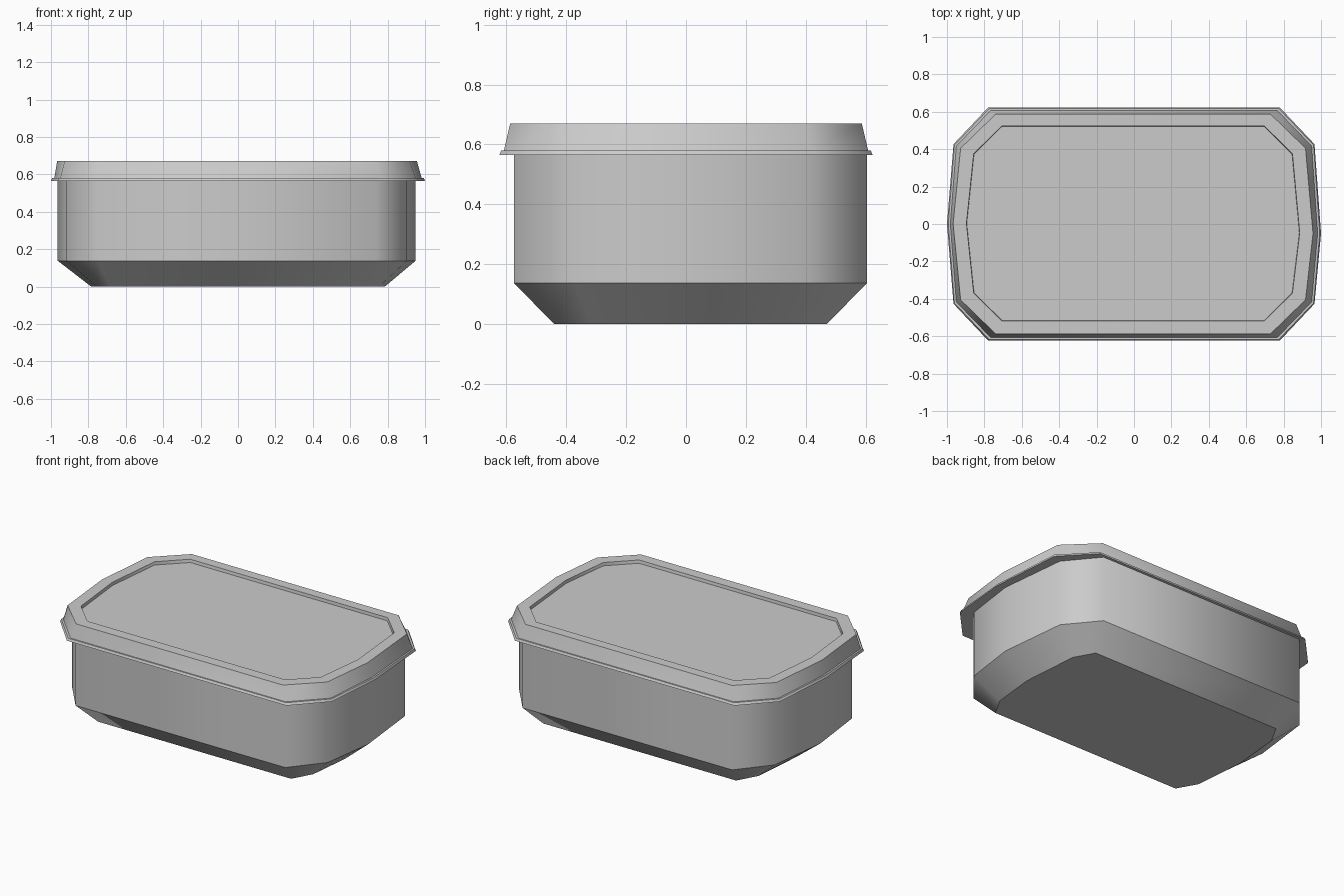
import bpy
import bmesh

if "Cube" in bpy.data.objects:
    bpy.data.objects.remove(bpy.data.objects["Cube"])


def outline(ax, ay, bx, by, mx, z, cx=0.0, cy=0.0):
    """Ten-sided lunch box outline: a = long-side corner, b = end corner, m = end point."""
    pts = [(-ax, -ay), (ax, -ay), (bx, -by), (mx, -0.05), (bx, by),
           (ax, ay), (-ax, ay), (-bx, by), (-mx, 0.0), (-bx, -by)]
    return [(x + cx, y + cy, z) for x, y in pts]


def loft(name, rings):
    """Skin a stack of outlines, cap both ends, keep ring edges crisp and walls smooth."""
    bm = bmesh.new()
    loops = [[bm.verts.new(p) for p in ring] for ring in rings]
    n = len(loops[0])
    for lo, hi in zip(loops, loops[1:]):
        for i in range(n):
            j = (i + 1) % n
            bm.faces.new((lo[i], lo[j], hi[j], hi[i])).smooth = True
    bm.faces.new(loops[0][::-1])
    bm.faces.new(loops[-1])
    for loop in loops:
        for i in range(n):
            bm.edges.get((loop[i], loop[(i + 1) % n])).smooth = False
    bmesh.ops.recalc_face_normals(bm, faces=bm.faces)
    mesh = bpy.data.meshes.new(name)
    bm.to_mesh(mesh)
    bm.free()
    obj = bpy.data.objects.new(name, mesh)
    bpy.context.collection.objects.link(obj)
    return obj


# Box body with sloped foot
loft("box_body", [
    outline(0.685, 0.455, 0.755, 0.33, 0.785, 0.0, 0.0, 0.015),
    outline(0.745, 0.59, 0.91, 0.39, 0.957, 0.138, -0.007, 0.015),
    outline(0.745, 0.59, 0.91, 0.39, 0.957, 0.57, -0.007, 0.015),
])

# Lid: flange, tapered wall, top rim and recessed panel
loft("lid", [
    outline(0.78, 0.623, 0.965, 0.427, 1.0, 0.565),
    outline(0.775, 0.617, 0.96, 0.422, 0.993, 0.58),
    outline(0.765, 0.608, 0.95, 0.417, 0.982, 0.58),
    outline(0.735, 0.587, 0.922, 0.405, 0.962, 0.67, -0.005),
    outline(0.702, 0.521, 0.852, 0.373, 0.891, 0.67, -0.005, 0.003),
    outline(0.70, 0.519, 0.85, 0.371, 0.889, 0.65, -0.005, 0.003),
])
